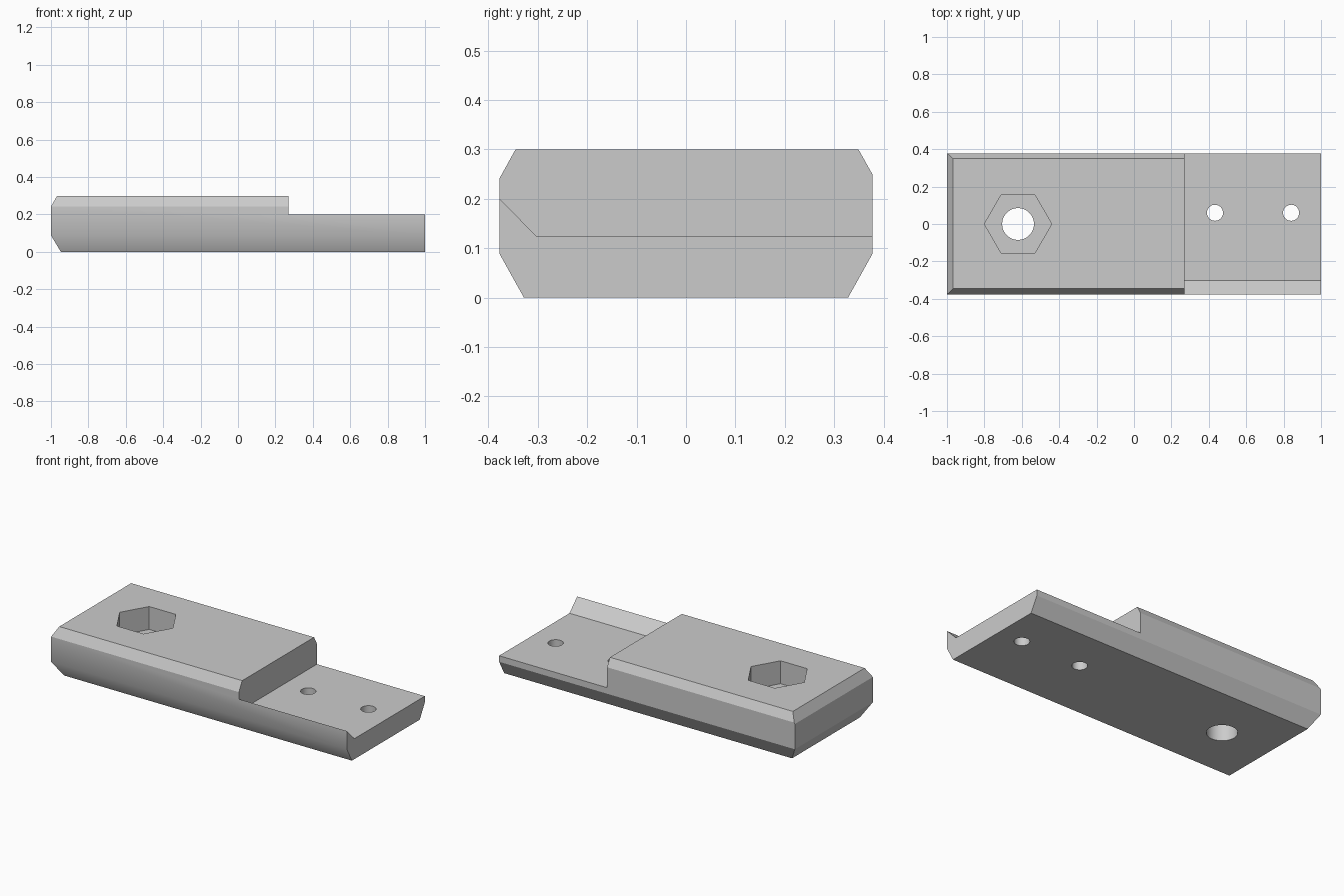
import bpy
import bmesh
from math import cos, sin, pi
from mathutils import Vector

cube = bpy.data.objects.get("Cube")
if cube:
    bpy.data.objects.remove(cube, do_unlink=True)

grey = bpy.data.materials.new("light grey")
grey.use_nodes = True
COLOUR = (0.6, 0.6, 0.6, 1)
grey.diffuse_color = COLOUR
grey.node_tree.nodes["Principled BSDF"].inputs["Base Color"].default_value = COLOUR


def prism(name, outline, axis, start, end):
    """Extrude a closed outline along x or z."""
    bm = bmesh.new()

    def place(p, h):
        return (h, p[0], p[1]) if axis == "x" else (p[0], p[1], h)

    low = [bm.verts.new(place(p, start)) for p in outline]
    high = [bm.verts.new(place(p, end)) for p in outline]
    bm.faces.new(low)
    bm.faces.new(high)
    for i in range(len(outline)):
        j = (i + 1) % len(outline)
        bm.faces.new((low[i], low[j], high[j], high[i]))
    bmesh.ops.recalc_face_normals(bm, faces=bm.faces)
    mesh = bpy.data.meshes.new(name)
    bm.to_mesh(mesh)
    bm.free()
    mesh.materials.append(grey)
    obj = bpy.data.objects.new(name, mesh)
    bpy.context.collection.objects.link(obj)
    return obj


def ring(x, y, radius, sides):
    return [(x + radius * cos(2 * pi * i / sides), y + radius * sin(2 * pi * i / sides))
            for i in range(sides)]


# Bevelled bar
section = [(-0.328, 0), (0.328, 0), (0.377, 0.088), (0.377, 0.25),
           (0.349, 0.3), (-0.345, 0.3), (-0.377, 0.242), (-0.377, 0.088)]
bar = prism("bar", section, "x", -1, 1)

# Chamfers on the thick end
bm = bmesh.new()
bm.from_mesh(bar.data)
for a, b in (((-0.947, 0), (-1, 0.088)), ((-1, 0.242), (-0.967, 0.3))):
    normal = Vector((a[1] - b[1], 0, b[0] - a[0]))
    cut = bmesh.ops.bisect_plane(bm, geom=bm.verts[:] + bm.edges[:] + bm.faces[:],
                                 plane_co=(a[0], 0, a[1]), plane_no=normal, clear_outer=True)
    rim = [e for e in cut["geom_cut"] if isinstance(e, bmesh.types.BMEdge)]
    bmesh.ops.contextual_create(bm, geom=rim)
bmesh.ops.recalc_face_normals(bm, faces=bm.faces)
for face in bm.faces:
    face.material_index = 0
bm.to_mesh(bar.data)
bm.free()

# Step with a sloping front lip, bolt holes and hexagonal nut pocket
step = [(-0.477, 0.3), (-0.303, 0.125), (0.5, 0.125), (0.5, 0.5), (-0.477, 0.5)]
cutters = [prism("step_cutter", step, "x", 0.27, 1.2),
           prism("nut_pocket_cutter", ring(-0.62, 0, 0.18, 6), "z", 0.16, 0.5),
           prism("bolt_hole_cutter", ring(-0.62, 0, 0.085, 48), "z", -0.2, 0.5)]
for x in (0.433, 0.84):
    cutters.append(prism("screw_hole_cutter", ring(x, 0.06, 0.043, 32), "z", -0.2, 0.5))

for cutter in cutters:
    cutter.hide_render = True
    mod = bar.modifiers.new(cutter.name, "BOOLEAN")
    mod.operation = "DIFFERENCE"
    mod.solver = "EXACT"
    mod.object = cutter

bpy.context.view_layer.update()
result = bpy.data.meshes.new_from_object(
    bar.evaluated_get(bpy.context.evaluated_depsgraph_get()))
bar.modifiers.clear()
bar.data = result
bar.name = "stepped_clamp_bar"
for cutter in cutters:
    bpy.data.objects.remove(cutter, do_unlink=True)

# Round holes and the lower front side are smooth, everything else is crisp
bm = bmesh.new()
bm.from_mesh(bar.data)
bm.normal_update()


def is_soft(face):
    n = face.normal
    front = n.y < -0.8 and n.z < 0.1 and face.calc_center_median().y < -0.3
    in_hole = abs(n.z) < 0.01 and face.calc_area() < 0.01 and len(face.verts) < 6
    return front or in_hole


for face in bm.faces:
    face.smooth = is_soft(face)
for edge in bm.edges:
    edge.smooth = (all(f.smooth for f in edge.link_faces)
                   and edge.calc_face_angle(0) < 0.6)
bm.to_mesh(bar.data)
bm.free()
